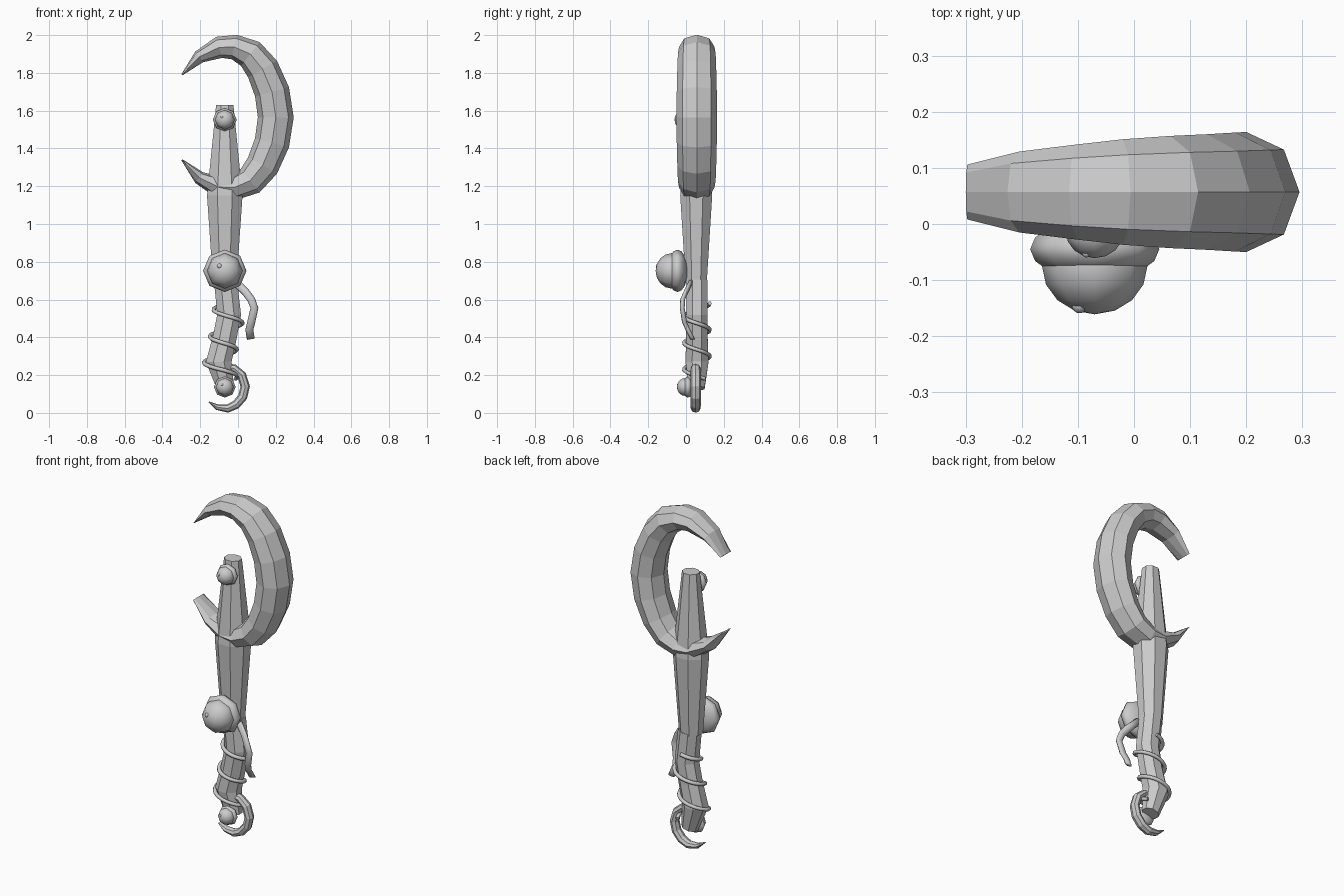
import bpy, bmesh, math
from mathutils import Vector

if "Cube" in bpy.data.objects:
    bpy.data.objects.remove(bpy.data.objects["Cube"])

CY = 0.057   # depth of the main axis


def sweep(name, pts, sides=8, phase=0.0, smooth=False):
    """Tube through (x, y, z, in-plane radius, depth radius) points lying near the xz plane."""
    bm = bmesh.new()
    rings = []
    for i, (x, y, z, rn, ry) in enumerate(pts):
        a, b = pts[max(i - 1, 0)], pts[min(i + 1, len(pts) - 1)]
        n = Vector((b[2] - a[2], 0, a[0] - b[0])).normalized()
        ring = []
        for k in range(sides):
            t = phase + 2 * math.pi * k / sides
            off = n * (rn * math.cos(t)) + Vector((0, ry * math.sin(t), 0))
            ring.append(bm.verts.new(Vector((x, y, z)) + off))
        rings.append(ring)
    for r0, r1 in zip(rings, rings[1:]):
        for k in range(sides):
            j = (k + 1) % sides
            bm.faces.new((r0[k], r0[j], r1[j], r1[k]))
    bm.faces.new(rings[0])
    bm.faces.new(rings[-1])
    bmesh.ops.recalc_face_normals(bm, faces=bm.faces)
    me = bpy.data.meshes.new(name)
    bm.to_mesh(me)
    bm.free()
    if smooth:
        me.shade_smooth()
    ob = bpy.data.objects.new(name, me)
    bpy.context.collection.objects.link(ob)
    return ob


def ball(name, loc, scale):
    bpy.ops.mesh.primitive_uv_sphere_add(segments=8, ring_count=8, radius=1,
                                         location=loc, rotation=(math.pi / 2, 0, 0))
    ob = bpy.context.object
    ob.name = name
    ob.scale = (scale[0], scale[2], scale[1])   # sphere axis points along y
    bpy.ops.object.shade_smooth()
    return ob


def gem(name, x, y, z, s):
    ball(name + "_setting", (x, y, z), (0.115 * s, 0.055 * s, 0.112 * s))
    ball(name + "_stone", (x, y - 0.03 * s, z), (0.094 * s, 0.086 * s, 0.094 * s))
    ball(name + "_glint", (x - 0.027 * s, y - 0.1 * s, z + 0.025 * s), (0.014 * s,) * 3)


# Crescent blade: upper half, mirrored about its mid height
MID = 1.565
half = [(-0.297, 1.79, 0.004, 0.049), (-0.205, 1.885, 0.035, 0.072),
        (-0.10, 1.935, 0.058, 0.085), (-0.02, 1.937, 0.066, 0.094),
        (0.065, 1.90, 0.08, 0.10), (0.13, 1.82, 0.088, 0.103),
        (0.18, 1.70, 0.093, 0.106), (0.20, MID, 0.095, 0.107)]
full = half + [(x, 2 * MID - z, a, b) for x, z, a, b in half[-2::-1]]
sweep("crescent_blade", [(x, CY, z, a, b) for x, z, a, b in full])

# Shaft, flared at the blade, octagonal
F = 1 / math.cos(math.pi / 8)
shaft = [(1.63, 0.046), (1.15, 0.094), (0.69, 0.062)]
sweep("shaft", [(-0.07, 0.054, z, r * F, r * F * 0.9) for z, r in shaft],
      phase=math.pi / 8)

# Crooked handle
handle = [(-0.066, 0.70, 0.061), (-0.047, 0.52, 0.063), (-0.07, 0.40, 0.063),
          (-0.102, 0.27, 0.068), (-0.065, 0.13, 0.045)]
sweep("handle", [(x, 0.058, z, r * F, r * F * 0.9) for x, z, r in handle],
      phase=math.pi / 8)


def handle_x(z):
    for (x0, z0, _), (x1, z1, _) in zip(handle, handle[1:]):
        if z >= z1:
            return x0 + (x1 - x0) * (z0 - z) / (z0 - z1)
    return handle[-1][0]


# Cord wound round the handle
cu = bpy.data.curves.new("cord_wrap", 'CURVE')
cu.dimensions = '3D'
cu.bevel_depth = 0.011
cu.bevel_resolution = 1
cu.use_fill_caps = True
sp = cu.splines.new('POLY')
N = 67
sp.points.add(N - 1)
for i in range(N):
    t = math.pi / 2 + 2 * math.pi * 2.85 * i / (N - 1)
    z = 0.58 - 0.14 * (t - math.pi / 2) / (2 * math.pi)
    sp.points[i].co = (handle_x(z) + 0.08 * math.cos(t), 0.058 + 0.068 * math.sin(t), z, 1)
bpy.context.collection.objects.link(bpy.data.objects.new("cord_wrap", cu))

# Hook at the foot
hook = [(-0.10, 0.25, 0.018, 0.022), (-0.02, 0.235, 0.022, 0.026), (0.02, 0.20, 0.024, 0.028),
        (0.038, 0.14, 0.025, 0.028), (0.025, 0.085, 0.025, 0.028), (-0.01, 0.044, 0.024, 0.028),
        (-0.055, 0.023, 0.022, 0.026), (-0.11, 0.03, 0.015, 0.023), (-0.155, 0.058, 0.003, 0.015)]
sweep("foot_hook", [(x, 0.051, z, a, b) for x, z, a, b in hook])

# Loose strap hanging at the side
strap = [(-0.01, 0.025, 0.69), (0.04, 0.0, 0.64), (0.07, -0.018, 0.60), (0.087, -0.02, 0.555),
         (0.07, -0.008, 0.48), (0.06, 0.01, 0.44), (0.068, 0.035, 0.39)]
sweep("side_strap", [(x, y, z, 0.021, 0.013) for x, y, z in strap], smooth=True)

# Round stones down the front
gem("middle_gem", -0.07, -0.045, 0.752, 1.0)
gem("top_gem", -0.07, 0.003, 1.552, 0.55)
gem("foot_gem", -0.07, 0.01, 0.137, 0.5)
